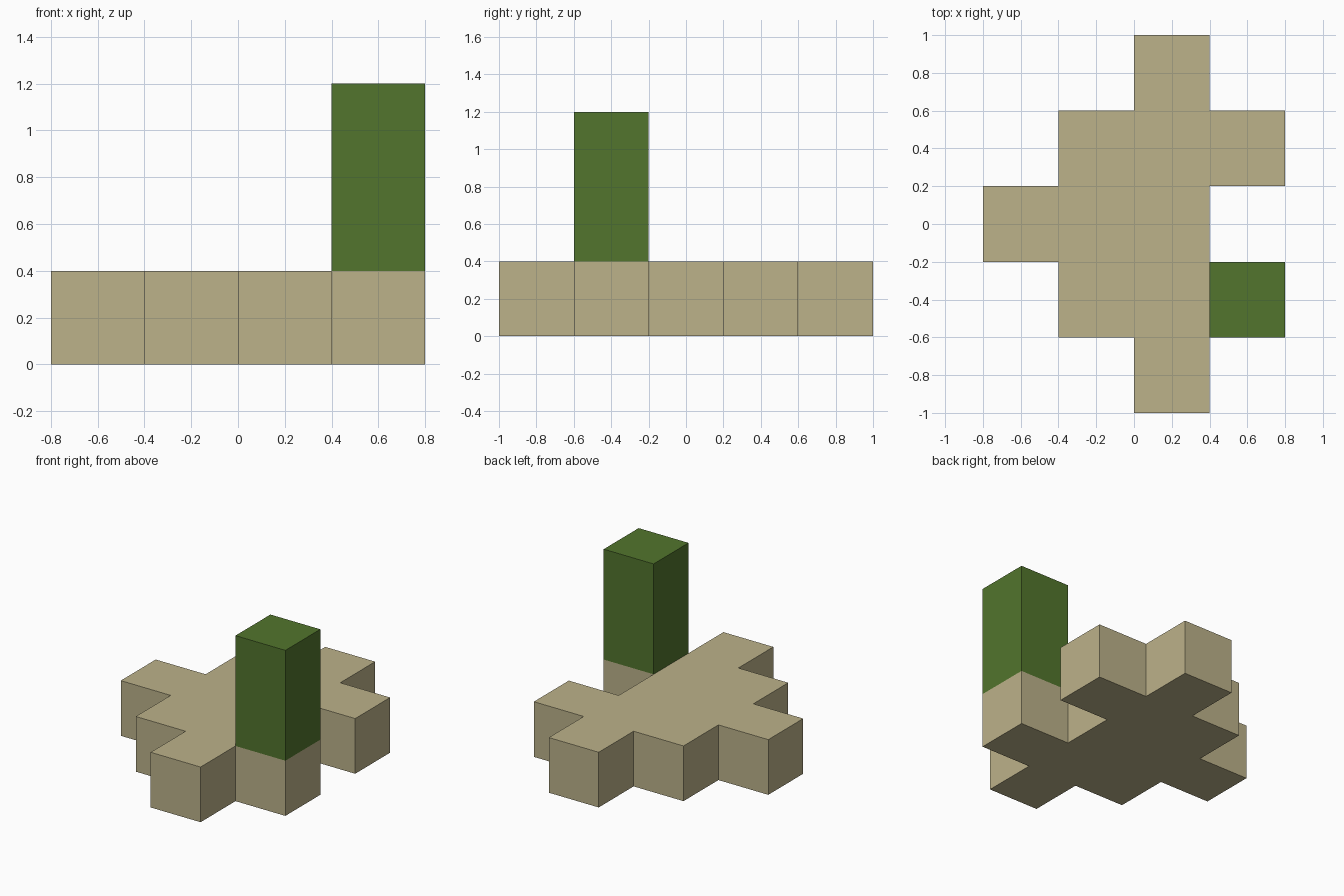
import bpy
import bmesh

CELL = 0.4

default = bpy.data.objects.get("Cube")
if default:
    bpy.data.objects.remove(default, do_unlink=True)


def make_material(name, rgb):
    mat = bpy.data.materials.new(name)
    mat.use_nodes = True
    mat.diffuse_color = (*rgb, 1)
    mat.node_tree.nodes["Principled BSDF"].inputs["Base Color"].default_value = (*rgb, 1)
    return mat


def extrude_cells(name, cells, bottom, height, mat):
    """Join square cells into one footprint and raise it into a flat-topped prism."""
    bm = bmesh.new()
    for col, row in cells:
        x, y = (col - 2) * CELL, (row - 2.5) * CELL
        corners = [(x, y), (x + CELL, y), (x + CELL, y + CELL), (x, y + CELL)]
        bm.faces.new([bm.verts.new((cx, cy, bottom)) for cx, cy in corners])
    bmesh.ops.remove_doubles(bm, verts=bm.verts[:], dist=0.001)
    raised = bmesh.ops.extrude_face_region(bm, geom=bm.faces[:], use_keep_orig=True)
    top = [g for g in raised["geom"] if isinstance(g, bmesh.types.BMVert)]
    bmesh.ops.translate(bm, verts=top, vec=(0, 0, height))
    bmesh.ops.recalc_face_normals(bm, faces=bm.faces[:])
    mesh = bpy.data.meshes.new(name)
    bm.to_mesh(mesh)
    bm.free()
    mesh.materials.append(mat)
    obj = bpy.data.objects.new(name, mesh)
    bpy.context.collection.objects.link(obj)
    return obj


sand = make_material("sand", (0.503, 0.445, 0.254))
green = make_material("leaf green", (0.084, 0.178, 0.026))

# Stepped base, rows listed from front to back
rows = ["..#.", ".###", "###.", ".###", "..#."]
base_cells = [(c, r) for r, row in enumerate(rows) for c, ch in enumerate(row) if ch == "#"]
extrude_cells("base", base_cells, 0, CELL, sand)

# Tall post on the front left cell
extrude_cells("post", [(3, 1)], CELL, 2 * CELL, green)
